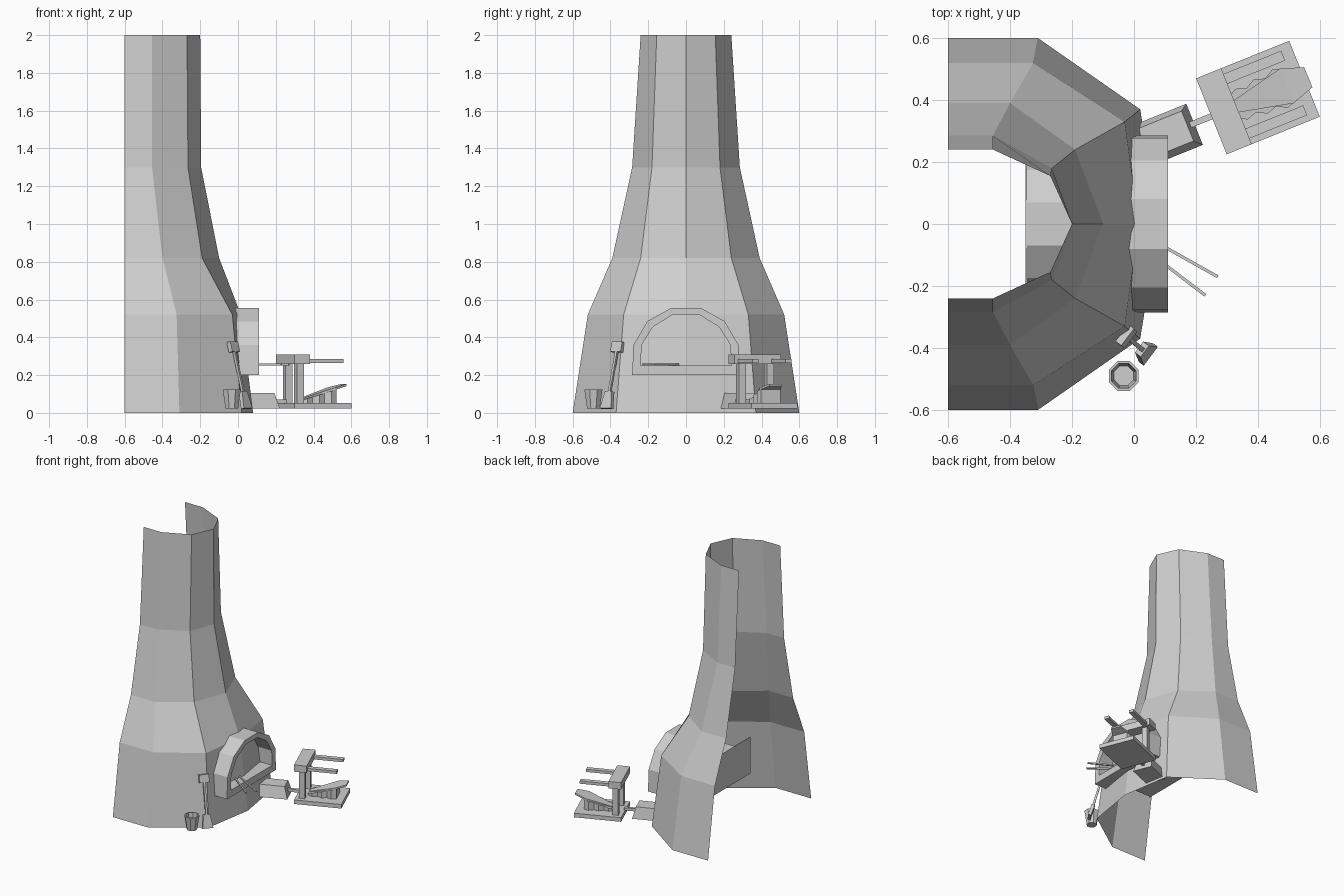
import bpy, bmesh, math
from mathutils import Matrix, Vector

cube = bpy.data.objects.get("Cube")
if cube:
    bpy.data.objects.remove(cube, do_unlink=True)

grey = bpy.data.materials.new("plain_grey")
grey.use_nodes = True
COLOR = (0.62, 0.62, 0.62, 1)
grey.diffuse_color = COLOR
grey.node_tree.nodes["Principled BSDF"].inputs["Base Color"].default_value = COLOR


def make(name, bm, matrix=Matrix()):
    bmesh.ops.recalc_face_normals(bm, faces=bm.faces)
    mesh = bpy.data.meshes.new(name)
    bm.to_mesh(mesh)
    bm.free()
    mesh.materials.append(grey)
    ob = bpy.data.objects.new(name, mesh)
    ob.matrix_world = matrix
    bpy.context.collection.objects.link(ob)
    return ob


def loft(name, rings, matrix=Matrix(), closed=True, caps=True):
    """Skin a list of equal-length point rings."""
    bm = bmesh.new()
    rows = [[bm.verts.new(p) for p in ring] for ring in rings]
    n = len(rows[0])
    for a, b in zip(rows, rows[1:]):
        for i in range(n if closed else n - 1):
            j = (i + 1) % n
            bm.faces.new((a[i], a[j], b[j], b[i]))
    if caps:
        bm.faces.new(rows[0])
        bm.faces.new(rows[-1])
    return make(name, bm, matrix)


def rect(u, v, z):
    return [(u[0], v[0], z), (u[1], v[0], z), (u[1], v[1], z), (u[0], v[1], z)]


def box(name, u, v, z, matrix=Matrix()):
    return loft(name, [rect(u, v, z[0]), rect(u, v, z[1])], matrix)


def rod(name, a, b, width):
    a, b = Vector(a), Vector(b)
    turn = (b - a).to_track_quat('Z', 'Y').to_matrix().to_4x4()
    r, h = width / 2, (b - a).length
    return box(name, (-r, r), (-r, r), (0, h), Matrix.Translation(a) @ turn)


def mirrored(half):
    """Complete a half outline across y = 0."""
    return half + [(p[0], -p[1]) + tuple(p[2:]) for p in reversed(half) if p[1] != 0]


# Flared chimney shell, open at the back: height, flank, corner, crest
levels = [
    (0.0, (-0.31, 0.60), (0.02, 0.37), 0.08),
    (0.52, (-0.325, 0.52), (-0.03, 0.33), 0.015),
    (0.82, (-0.40, 0.39), (-0.19, 0.24), -0.10),
    (1.30, (-0.455, 0.285), (-0.265, 0.18), -0.195),
    (2.0, (-0.455, 0.24), (-0.27, 0.155), -0.20),
]
shell = []
for z, flank, corner, crest in levels:
    half = [(-0.6, flank[1], z), (*flank, z), (*corner, z), (crest, 0, z)]
    shell.append(mirrored(half))
loft("chimney_shell", shell, closed=False, caps=False)

# Arched hearth surround, with its sleeve and back plate inside the shell
outer = mirrored([(0.2, 0.285), (0.36, 0.28), (0.49, 0.205), (0.555, 0.08)][::1]
                 and [(0, 0.285, 0.2), (0, 0.278, 0.36), (0, 0.205, 0.485), (0, 0.08, 0.555)])
inner = mirrored([(0, 0.24, 0.25), (0, 0.235, 0.36), (0, 0.175, 0.455), (0, 0.07, 0.52)])


def at_x(outline, x):
    return [(x, p[1], p[2]) for p in outline]


FRONT, BACK = 0.11, -0.05
loft("hearth_arch", [at_x(outer, BACK), at_x(outer, FRONT), at_x(inner, FRONT),
                     at_x(inner, BACK), at_x(outer, BACK)], caps=False)
loft("hearth_sleeve", [at_x(inner, BACK), at_x(inner, -0.345)], caps=False)
box("hearth_back", (-0.35, -0.345), (-0.25, 0.25), (0.25, 0.52))

# Fire irons resting in the hearth
rod("poker_left", (0.02, -0.03, 0.257), (0.27, -0.17, 0.257), 0.01)
rod("poker_right", (0.02, -0.07, 0.257), (0.23, -0.23, 0.257), 0.01)

# Bellows stand, turned away from the hearth
stand = Matrix.Translation((0.4, 0.408, 0)) @ Matrix.Rotation(math.radians(22), 4, 'Z')
box("stand_base", (-0.162, 0.162), (-0.132, 0.132), (0.022, 0.052), stand)
box("stand_beam", (-0.162, -0.075), (-0.132, 0.132), (0.26, 0.31), stand)
for side, name in ((1, "left"), (-1, "right")):
    v = sorted((side * 0.078, side * 0.112))
    box("stand_arm_" + name, (-0.08, 0.126), v, (0.264, 0.284), stand)
    p = sorted((side * 0.06, side * 0.1))
    box("stand_post_" + name, (-0.135, -0.095), p, (0.05, 0.262), stand)

# Pleated bellows bag with a tilted top board
bag = []
for i in range(7):
    t = i / 6
    w = 0.035 + 0.02 * t + (0.015 if i % 2 else 0)
    top = 0.065 + 0.06 * t
    bag.append([(-0.09 + 0.2 * t, y, z) for y, z in
                ((-w, 0.05), (w, 0.05), (w, top), (-w, top))])
loft("bellows_bag", bag, stand)
loft("bellows_board", [[(u, y, z + d) for y, d in
                        ((-w, 0), (w, 0), (w, 0.012), (-w, 0.012))]
                       for u, w, z in ((-0.08, 0.02, 0.062), (0.1, 0.06, 0.122),
                                       (0.175, 0.035, 0.142))], stand)

# Air duct feeding the hearth, with its nozzle
loft("air_duct", [rect((-0.42, -0.222), (-0.075, 0.068), 0.022),
                  rect((-0.42, -0.245), (-0.052, 0.052), 0.105)], stand)
box("duct_nozzle", (-0.24, -0.155), (-0.01, 0.01), (0.05, 0.07), stand)

# Open eight-sided bucket
bucket = []
for r, z in ((0.036, 0.022), (0.052, 0.125), (0.043, 0.125), (0.034, 0.04)):
    bucket.append([(r * math.cos(a), r * math.sin(a), z)
                   for a in (math.pi / 8 + k * math.pi / 4 for k in range(8))])
loft("bucket", bucket, Matrix.Translation((-0.033, -0.49, 0)))

# Shovel leaning on the shell: local y is its width, z runs up the handle
foot, tip = Vector((0.045, -0.42, 0.022)), Vector((-0.03, -0.358, 0.375))
up = (tip - foot).normalized()
side = up.cross(Vector((0.8, -0.6, 0))).normalized()
out = side.cross(up)
lean = Matrix.Translation(foot) @ Matrix((out, side, up)).transposed().to_4x4()
length = (tip - foot).length
loft("shovel_blade", [rect((-0.008, 0.012), (-0.038, 0.038), 0),
                      rect((-0.012, 0.012), (-0.022, 0.022), 0.095)], lean)
box("shovel_handle", (-0.007, 0.007), (-0.007, 0.007), (0.09, length - 0.05), lean)
box("shovel_grip", (-0.012, 0.012), (-0.034, 0.034), (length - 0.055, length), lean)
